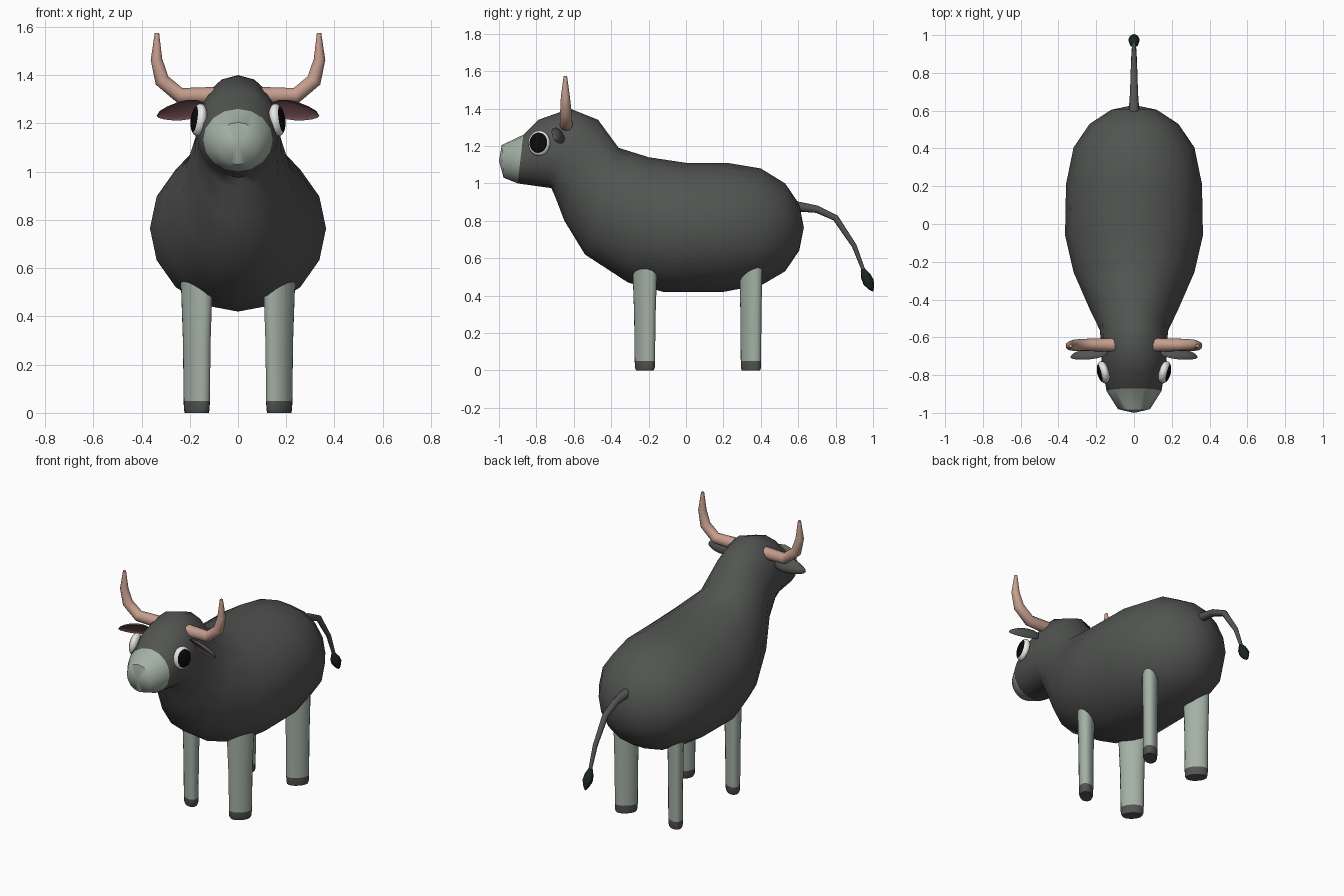
import bpy
import bmesh
from math import sin, cos, tau, radians
from mathutils import Vector, Matrix

if "Cube" in bpy.data.objects:
    bpy.data.objects.remove(bpy.data.objects["Cube"])


def material(name, rgb):
    m = bpy.data.materials.new(name)
    m.use_nodes = True
    m.diffuse_color = (*rgb, 1)
    m.node_tree.nodes["Principled BSDF"].inputs["Base Color"].default_value = (*rgb, 1)
    return m


HIDE = material("charcoal hide", (0.085, 0.09, 0.085))
PALE = material("pale grey green", (0.37, 0.44, 0.38))
HORN = material("horn tan", (0.56, 0.34, 0.27))
PINK = material("inner ear pink", (0.17, 0.075, 0.085))
WHITE = material("eye white", (0.8, 0.8, 0.78))
BLACK = material("pupil black", (0.003, 0.003, 0.003))
TUFT = material("tuft dark", (0.01, 0.02, 0.012))


def finish(name, bm, mats, rule=None, mirror=False, angle=50):
    """Turn a bmesh into a smooth object, colouring faces by a rule."""
    if mirror:
        bmesh.ops.scale(bm, vec=(-1, 1, 1), verts=bm.verts)
    bmesh.ops.recalc_face_normals(bm, faces=bm.faces)
    if rule:
        for f in bm.faces:
            f.material_index = rule(f)
    me = bpy.data.meshes.new(name)
    bm.to_mesh(me)
    bm.free()
    for m in mats:
        me.materials.append(m)
    ob = bpy.data.objects.new(name, me)
    bpy.context.collection.objects.link(ob)
    bpy.ops.object.select_all(action="DESELECT")
    ob.select_set(True)
    bpy.context.view_layer.objects.active = ob
    bpy.ops.object.shade_smooth_by_angle(angle=radians(angle))
    return ob


def ring(c, u, v, n):
    c, u, v = Vector(c), Vector(u), Vector(v)
    return [c + u * cos(tau * i / n) + v * sin(tau * i / n) for i in range(n)]


def loft(rings, tips=(None, None)):
    """Skin a list of rings; ends close to a tip point or a flat cap."""
    bm = bmesh.new()
    rows = [[bm.verts.new(p) for p in r] for r in rings]
    n = len(rows[0])
    for a, b in zip(rows, rows[1:]):
        for i in range(n):
            j = (i + 1) % n
            bm.faces.new((a[i], a[j], b[j], b[i]))
    for row, tip in zip((rows[0], rows[-1]), tips):
        if tip:
            t = bm.verts.new(tip)
            for i in range(n):
                bm.faces.new((row[i], row[(i + 1) % n], t))
        else:
            bm.faces.new(row)
    return bm


def tube(path, radii, side, n=10):
    """Rings along a planar path whose plane has the normal 'side'."""
    pts = [Vector(p) for p in path]
    side = Vector(side)
    rings = []
    for i, p in enumerate(pts):
        t = (pts[min(i + 1, len(pts) - 1)] - pts[max(i - 1, 0)]).normalized()
        rings.append(ring(p, side * radii[i], t.cross(side) * radii[i], n))
    return loft(rings)


# Body, neck, head and muzzle: (top y, top z, bottom y, bottom z, half width)
sections = [
    (-0.985, 1.205, -0.975, 1.03, 0.085),
    (-0.87, 1.26, -0.90, 1.00, 0.145),
    (-0.79, 1.34, -0.72, 0.975, 0.17),
    (-0.62, 1.40, -0.70, 0.93, 0.175),
    (-0.47, 1.34, -0.65, 0.80, 0.18),
    (-0.36, 1.19, -0.54, 0.62, 0.235),
    (-0.20, 1.14, -0.31, 0.47, 0.32),
    (0.00, 1.11, -0.12, 0.42, 0.365),
    (0.22, 1.11, 0.20, 0.42, 0.36),
    (0.40, 1.08, 0.41, 0.46, 0.32),
    (0.53, 1.00, 0.53, 0.53, 0.235),
    (0.605, 0.89, 0.605, 0.64, 0.12),
]
body_rings = []
for ty, tz, by, bz, w in sections:
    top, bottom = Vector((0, ty, tz)), Vector((0, by, bz))
    body_rings.append(ring((top + bottom) / 2, (w, 0, 0), (top - bottom) / 2, 16))
finish("body", loft(body_rings, ((0, -1.0, 1.12), (0, 0.63, 0.765))), [HIDE, PALE],
       lambda f: int(f.calc_center_median().y < -0.87 and
                     all(v.co.y < -0.86 for v in f.verts)))

# Tail and its tuft
finish("tail", tube([(0, 0.57, 0.88), (0, 0.70, 0.862), (0, 0.80, 0.815),
                     (0, 0.90, 0.665), (0, 0.955, 0.52)],
                    [0.03, 0.021, 0.018, 0.014, 0.01], (1, 0, 0)), [HIDE])
axis = Vector((0, 0.06, -0.13))
start = Vector((0, 0.94, 0.55))
across = Vector((0, 0.91, 0.42))
finish("tail_tuft", loft([ring(start + axis * t, (r, 0, 0), across * r, 8)
                          for t, r in ((0.1, 0.013), (0.35, 0.027), (0.6, 0.03), (0.85, 0.016))],
                         (start, start + axis)), [TUFT])

for label, mirror in (("left", False), ("right", True)):
    # Legs: oval section set diagonally, with a dark hoof
    for place, y in (("front", -0.22), ("back", 0.347)):
        rings = []
        for z, k in ((0, 0.86), (0.015, 0.98), (0.05, 1.0), (0.3, 1.06), (0.52, 1.2), (0.6, 1.2)):
            if place == "back":
                k = 1 + (k - 1) * 0.6
            k *= 0.707
            rings.append(ring((0.171, y, z), (0.066 * k, 0.066 * k, 0),
                              (0.041 * k, -0.041 * k, 0), 16))
        finish(f"{place}_leg_{label}", loft(rings), [PALE, HIDE],
               lambda f: int(f.calc_center_median().z < 0.045), mirror)

    # Horn
    finish(f"horn_{label}",
           tube([(0.10, -0.64, 1.315), (0.24, -0.64, 1.315), (0.315, -0.642, 1.378),
                 (0.338, -0.645, 1.465), (0.336, -0.645, 1.575)],
                [0.036, 0.033, 0.031, 0.024, 0.009], (0, 1, 0), 12), [HORN], None, mirror)

    # Ear: leaf-shaped shell with a cupped pink inside
    bm = bmesh.new()
    bmesh.ops.create_uvsphere(bm, u_segments=16, v_segments=8, radius=1)
    for f in bm.faces:
        f.material_index = int(f.calc_center_median().y < 0)
    for v in bm.verts:
        if v.co.y < -0.01:
            v.co.y *= -0.35
        v.co.z *= 1 - 0.3 * v.co.x
    place = (Matrix.Translation((0.235, -0.69, 1.25)) @ Matrix.Rotation(radians(-9), 4, "Z")
             @ Matrix.Rotation(radians(10), 4, "Y") @ Matrix.Rotation(radians(35), 4, "X")
             @ Matrix.Diagonal((0.105, 0.03, 0.046, 1)))
    bmesh.ops.transform(bm, matrix=place, verts=bm.verts)
    finish(f"ear_{label}", bm, [HIDE, PINK], None, mirror)

    # Eye: flattened ball, the outer cap is the pupil
    bm = bmesh.new()
    bmesh.ops.create_uvsphere(bm, u_segments=24, v_segments=20, radius=1)
    for f in bm.faces:
        f.material_index = int(f.calc_center_median().z > 0.6)
    place = (Matrix.Translation((0.162, -0.785, 1.215)) @ Matrix.Rotation(radians(-14), 4, "Z")
             @ Matrix.Rotation(radians(-8), 4, "Y")
             @ Matrix.Diagonal((0.032, 0.06, 0.068, 1)) @ Matrix.Rotation(radians(90), 4, "Y"))
    bmesh.ops.transform(bm, matrix=place, verts=bm.verts)
    finish(f"eye_{label}", bm, [WHITE, BLACK], None, mirror)
